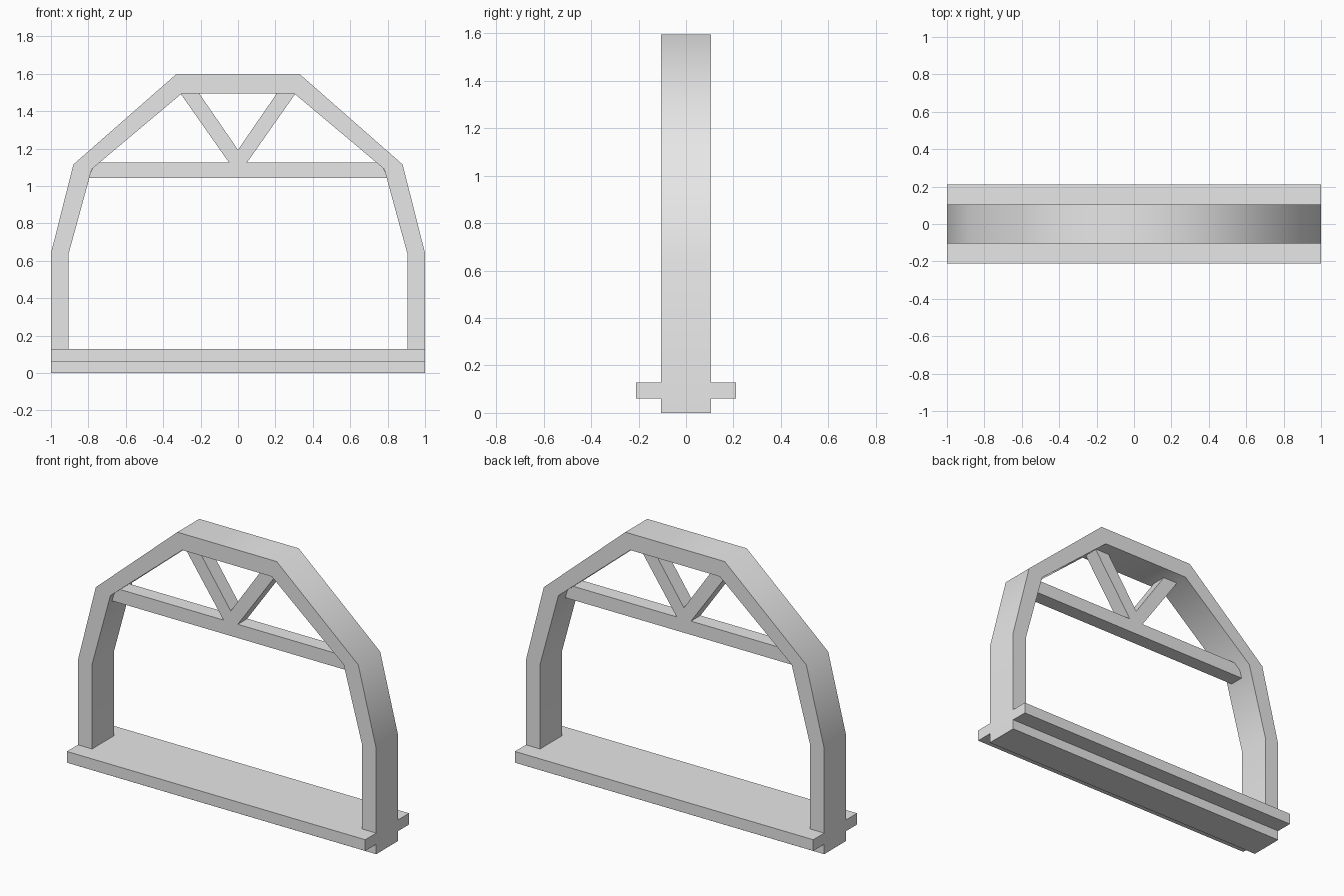
import bpy
import math

cube = bpy.data.objects.get("Cube")
if cube:
    bpy.data.objects.remove(cube, do_unlink=True)

# Single plain material
grey = bpy.data.materials.new("light_grey")
grey.use_nodes = True
colour = (0.8, 0.8, 0.8, 1)
grey.diffuse_color = colour
grey.node_tree.nodes["Principled BSDF"].inputs["Base Color"].default_value = colour


def mirrored(half):
    """Close a right-hand chain of (x, z) points with its mirror image."""
    return half + [(-x, z) for x, z in reversed(half) if x != 0]


def finish(name, verts, faces):
    mesh = bpy.data.meshes.new(name)
    mesh.from_pydata(verts, [], faces)
    mesh.materials.append(grey)
    obj = bpy.data.objects.new(name, mesh)
    bpy.context.collection.objects.link(obj)
    return obj


def extrude(name, outline, y0, y1):
    """Solid prism from a counter-clockwise (x, z) outline."""
    n = len(outline)
    verts = [(x, y, z) for y in (y0, y1) for x, z in outline]
    faces = [list(range(n)), list(range(2 * n - 1, n - 1, -1))]
    faces += [[i, i + n, (i + 1) % n + n, (i + 1) % n] for i in range(n)]
    return finish(name, verts, faces)


def extrude_ring(name, outer, inner, y0, y1):
    """Solid closed frame between two matching (x, z) outlines."""
    n = len(outer)
    verts = [(x, y, z) for y in (y0, y1) for loop in (outer, inner) for x, z in loop]
    faces = []
    for i in range(n):
        j = (i + 1) % n
        faces += [[i, j, j + n, i + n],
                  [i + 2 * n, i + 3 * n, j + 3 * n, j + 2 * n],
                  [i, i + 2 * n, j + 2 * n, j],
                  [i + n, j + n, j + 3 * n, i + 3 * n]]
    return finish(name, verts, faces)


# Arched frame with a bottom rail, softly shaded round the bends
outer = mirrored([(1, 0), (1, 0.64), (0.88, 1.115), (0.333, 1.595)])
inner = mirrored([(0.905, 0.095), (0.905, 0.64), (0.782, 1.09), (0.3, 1.495)])
frame = extrude_ring("arched_frame", outer, inner, -0.105, 0.105)
bpy.ops.object.select_all(action="DESELECT")
frame.select_set(True)
bpy.context.view_layer.objects.active = frame
bpy.ops.object.shade_smooth_by_angle(angle=math.radians(45))

# Wide deck across the bottom rail
extrude("deck", mirrored([(1, 0.06), (1, 0.128)]), -0.21, 0.21)

# Cross beam and V brace in one piece, set towards the front
truss = mirrored([(0.8, 1.042), (0.765, 1.125), (0.048, 1.125),
                  (0.315, 1.505), (0.215, 1.505), (0, 1.193)])
extrude("beam_with_v_brace", truss, -0.07, 0.02)
